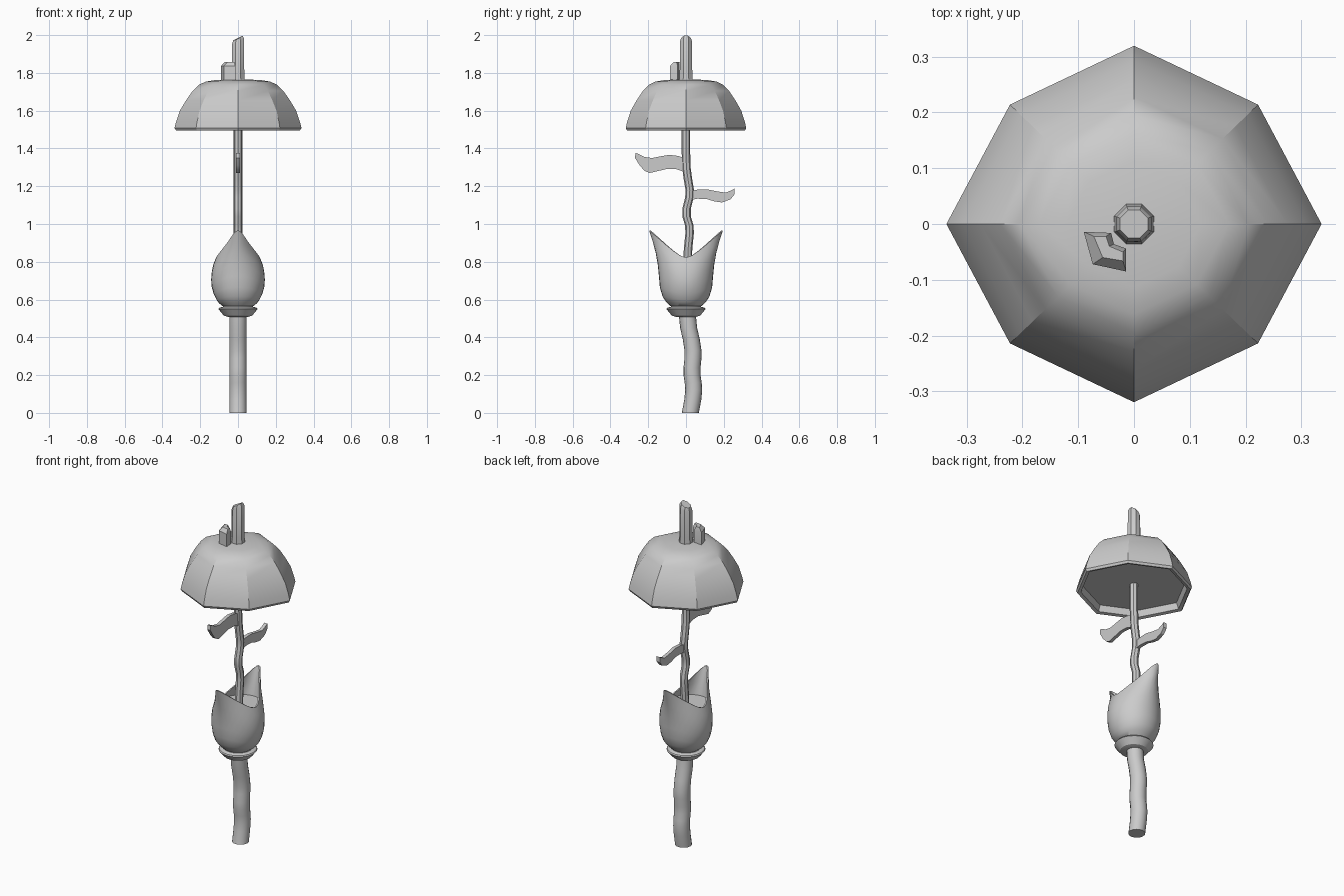
import bpy, bmesh, math
from math import sin, cos, tau


def finish(name, bm, angle=30):
    bmesh.ops.recalc_face_normals(bm, faces=bm.faces)
    me = bpy.data.meshes.new(name)
    bm.to_mesh(me)
    bm.free()
    ob = bpy.data.objects.new(name, me)
    bpy.context.collection.objects.link(ob)
    bpy.ops.object.select_all(action='DESELECT')
    ob.select_set(True)
    bpy.context.view_layer.objects.active = ob
    bpy.ops.object.shade_smooth_by_angle(angle=math.radians(angle))
    return ob


def loft(name, rings, angle=30):
    """Skin a list of equal-length point loops and cap both ends."""
    bm = bmesh.new()
    loops = [[bm.verts.new(p) for p in r] for r in rings]
    n = len(loops[0])
    for a, b in zip(loops, loops[1:]):
        for i in range(n):
            j = (i + 1) % n
            bm.faces.new((a[i], a[j], b[j], b[i]))
    bm.faces.new(loops[0])
    bm.faces.new(loops[-1])
    return finish(name, bm, angle)


def ring(r, z, n, y=0.0, turn=0.0):
    return [(r * cos(tau * (i + turn) / n), y + r * sin(tau * (i + turn) / n), z)
            for i in range(n)]


def interp(table, z):
    for (z0, a), (z1, b) in zip(table, table[1:]):
        if z <= z1:
            return a + (b - a) * (z - z0) / (z1 - z0)
    return table[-1][1]


# lower stem and the thin upper stem: wavy tubes
def tube(name, path, r, n):
    loft(name, [ring(r, z, n, y) for y, z in path], 40)


tube("lower_stem", [(0.023, 0), (0.036, 0.07), (0.041, 0.12), (0.038, 0.16), (0.032, 0.2),
                    (0.032, 0.24), (0.037, 0.29), (0.037, 0.33), (0.028, 0.39),
                    (0.014, 0.45), (0.007, 0.52)], 0.045, 16)
tube("upper_stem", [(0.008, 0.79), (0.01, 0.85), (0.012, 0.88), (0.019, 0.95), (0.018, 0.99),
                    (0.003, 1.04), (0.003, 1.08), (0.018, 1.14), (0.02, 1.18),
                    (0.01, 1.24), (0.002, 1.3), (-0.001, 1.4), (0, 1.6)], 0.0225, 8)

# collar under the flower cup
loft("collar", [ring(r, z, 20) for r, z in
                [(0.053, 0.508), (0.075, 0.515), (0.104, 0.55), (0.1, 0.556), (0.08, 0.562),
                 (0.08, 0.572)]])

# flower cup with two pointed petals at front and back, shallow inside
RX = [(0.56, 0.075), (0.58, 0.1), (0.61, 0.122), (0.66, 0.139), (0.72, 0.143),
      (0.78, 0.133), (0.83, 0.113), (0.87, 0.094), (0.9, 0.078), (0.97, 0.055)]
RY = [(0.56, 0.075), (0.58, 0.1), (0.61, 0.122), (0.66, 0.138), (0.72, 0.143),
      (0.8, 0.151), (0.85, 0.161), (0.9, 0.174), (0.966, 0.195)]


def cup_ring(t, wall=0.0, base=0.565):
    pts = []
    for i in range(32):
        a = tau * i / 32
        rim = 0.822 + 0.144 * abs(sin(a)) ** 1.6
        z = base + t * (rim - base)
        pts.append(((interp(RX, z) - wall) * cos(a), (interp(RY, z) - wall) * sin(a), z))
    return pts


loft("flower_cup", [cup_ring(t) for t in (0, 0.06, 0.13, 0.25, 0.4, 0.55, 0.7, 0.85, 1)] +
     [cup_ring(t, 0.008, 0.805) for t in (1, 0.5, 0)], 40)


# leaves: thin extruded outlines in the side plane
def leaf(name, outline, half=0.01):
    loft(name, [[(x, y, z) for y, z in outline] for x in (-half, half)])


leaf("front_leaf", [(0.0, 1.345), (-0.04, 1.36), (-0.087, 1.366), (-0.13, 1.359), (-0.18, 1.349),
                    (-0.22, 1.355), (-0.25, 1.37), (-0.267, 1.376), (-0.27, 1.35),
                    (-0.245, 1.31), (-0.22, 1.282), (-0.193, 1.27), (-0.15, 1.28),
                    (-0.1, 1.292), (-0.05, 1.29), (0.0, 1.273)])
leaf("back_leaf", [(0.015, 1.172), (0.06, 1.182), (0.109, 1.184), (0.162, 1.173), (0.21, 1.166),
                   (0.24, 1.178), (0.257, 1.188), (0.257, 1.157), (0.235, 1.13), (0.19, 1.114),
                   (0.15, 1.12), (0.11, 1.132), (0.06, 1.134), (0.015, 1.125)])


# eight-sided cap with corners on the axes and a shallow ceiling underneath
def cap_ring(r, z):
    return [(x * (0.935 if i % 2 else 1), y * (0.9 if i % 2 else 0.95), z)
            for i, (x, y, _) in enumerate(ring(r, z, 8))]


loft("cap", [cap_ring(r, z) for r, z in
             [(0.03, 1.535), (0.295, 1.535), (0.308, 1.5), (0.328, 1.495), (0.336, 1.508),
              (0.328, 1.54), (0.308, 1.6), (0.275, 1.655), (0.24, 1.705), (0.205, 1.738),
              (0.17, 1.754), (0.12, 1.762), (0.03, 1.766)]], 30)

# eight-sided post with a slanted, bevelled top
post = [ring(0.04, 1.74, 8, 0, 0.5), ring(0.036, 1.8, 8, 0, 0.5)]
for r, h in ((0.034, 1.968), (0.027, 1.985)):
    post.append([(x, y, h + 0.5 * x - 6 * y * y) for x, y, _ in ring(r, 0, 8, 0, 0.5)])
loft("top_post", post, 25)

# small stub beside the post, wrapping round its corner
outline = [(-0.09, -0.014), (-0.041, -0.016), (-0.036, -0.036),
           (-0.014, -0.044), (-0.014, -0.085), (-0.074, -0.072)]
inset = [(-0.072, -0.022), (-0.05, -0.022), (-0.044, -0.04),
         (-0.02, -0.05), (-0.02, -0.066), (-0.056, -0.06)]
loft("side_stub", [[(x, y, 1.74) for x, y in outline],
                   [(x, y, 1.836) for x, y in outline],
                   [(x, y, 1.857) for x, y in inset]], 25)
